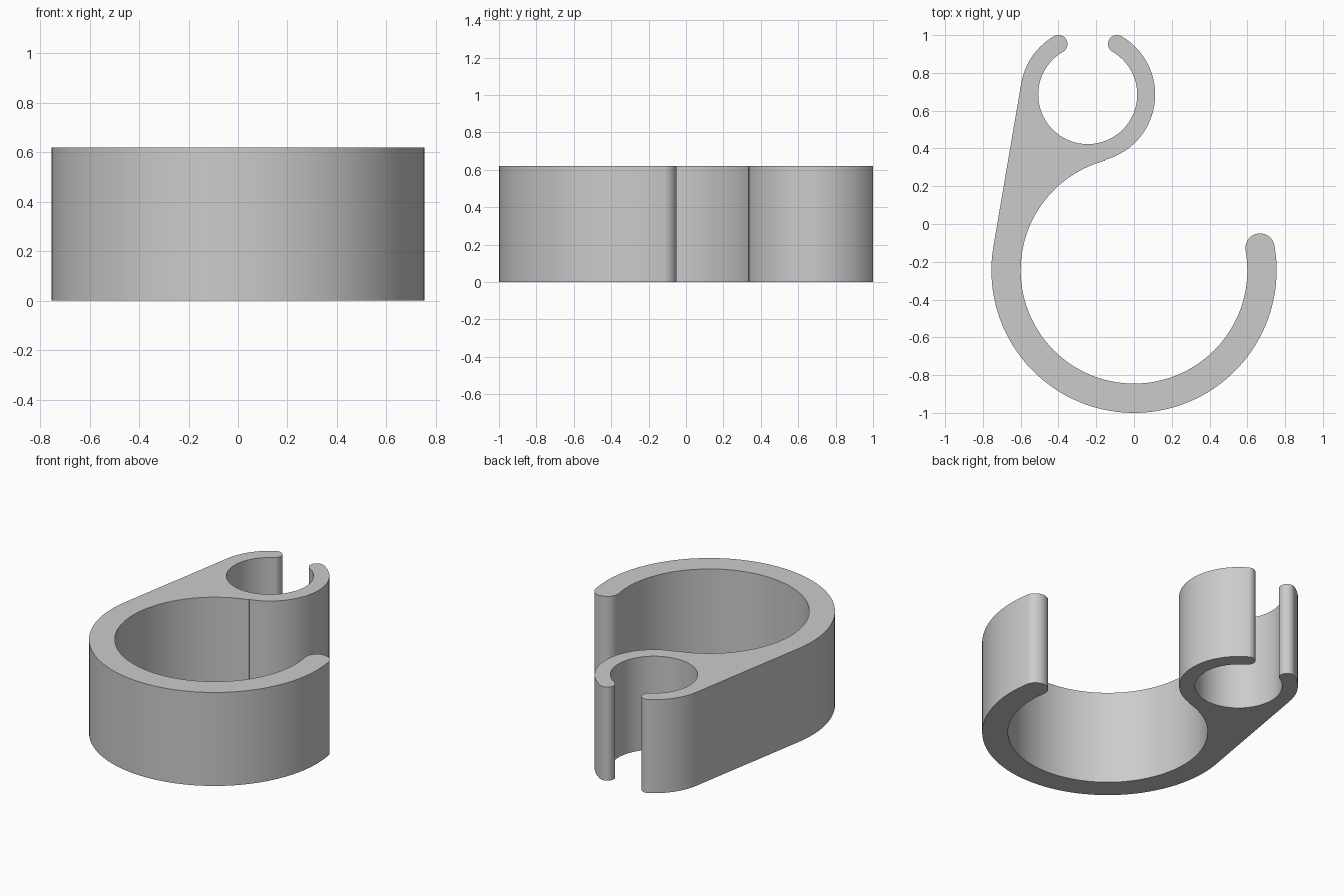
import bpy, bmesh
from math import radians, cos, sin, atan2, acos, degrees, hypot

cube = bpy.data.objects.get("Cube")
if cube:
    bpy.data.objects.remove(cube, do_unlink=True)

HEIGHT = 0.62
BIG, BIG_OUT, BIG_IN, BIG_END = (0, -0.245), 0.755, 0.6, 10
SMALL, SMALL_OUT, SMALL_IN = (-0.245, 0.685), 0.357, 0.262
GAP_A, GAP_B = 120, 60


def arc(center, radius, start, end):
    """Points along an arc, angles in degrees."""
    n = max(8, round(abs(end - start) / 3))
    angles = [radians(start + (end - start) * i / n) for i in range(n + 1)]
    return [(center[0] + radius * cos(a), center[1] + radius * sin(a)) for a in angles]


def round_end(center, outer, inner, angle, start, end):
    """Half circle closing a ring at the given angle."""
    mid = arc(center, (outer + inner) / 2, angle, angle)[0]
    return arc(mid, (outer - inner) / 2, start, end)


# Direction between ring centres and the normal of their shared tangent
dx, dy = SMALL[0] - BIG[0], SMALL[1] - BIG[1]
axis = degrees(atan2(dy, dx))
tangent = axis + degrees(acos((BIG_OUT - SMALL_OUT) / hypot(dx, dy)))

# Clip outline, clockwise from the tip of the large hook
outline = arc(BIG, BIG_OUT, BIG_END, tangent - 360)
outline += arc(SMALL, SMALL_OUT, tangent, GAP_A)
outline += round_end(SMALL, SMALL_OUT, SMALL_IN, GAP_A, GAP_A, GAP_A - 180)
outline += arc(SMALL, SMALL_IN, GAP_A, GAP_B + 360)
outline += round_end(SMALL, SMALL_OUT, SMALL_IN, GAP_B, GAP_B + 180, GAP_B)
outline += arc(SMALL, SMALL_OUT, GAP_B, axis - 180)
outline += arc(BIG, BIG_IN, axis, BIG_END + 360)
outline += round_end(BIG, BIG_OUT, BIG_IN, BIG_END, BIG_END + 180, BIG_END)

# Drop repeated points where the arcs meet
points = [p for i, p in enumerate(outline)
          if hypot(p[0] - outline[i - 1][0], p[1] - outline[i - 1][1]) > 0.0005]

# Extrude the outline into the solid clip
bm = bmesh.new()
base = bm.faces.new([bm.verts.new((x, y, 0)) for x, y in points])
extruded = bmesh.ops.extrude_face_region(bm, geom=[base], use_keep_orig=True)
top = [v for v in extruded["geom"] if isinstance(v, bmesh.types.BMVert)]
bmesh.ops.translate(bm, verts=top, vec=(0, 0, HEIGHT))
bmesh.ops.recalc_face_normals(bm, faces=bm.faces)
mesh = bpy.data.meshes.new("double_hook_clip")
bm.to_mesh(mesh)
bm.free()
clip = bpy.data.objects.new("double_hook_clip", mesh)
bpy.context.collection.objects.link(clip)

# Plain grey plastic
grey = bpy.data.materials.new("light_grey")
grey.use_nodes = True
color = (0.6, 0.6, 0.6, 1)
grey.diffuse_color = color
grey.node_tree.nodes["Principled BSDF"].inputs["Base Color"].default_value = color
mesh.materials.append(grey)

# Smooth walls with crisp rims
bpy.ops.object.select_all(action="DESELECT")
clip.select_set(True)
bpy.context.view_layer.objects.active = clip
bpy.ops.object.shade_smooth_by_angle(angle=radians(35))
